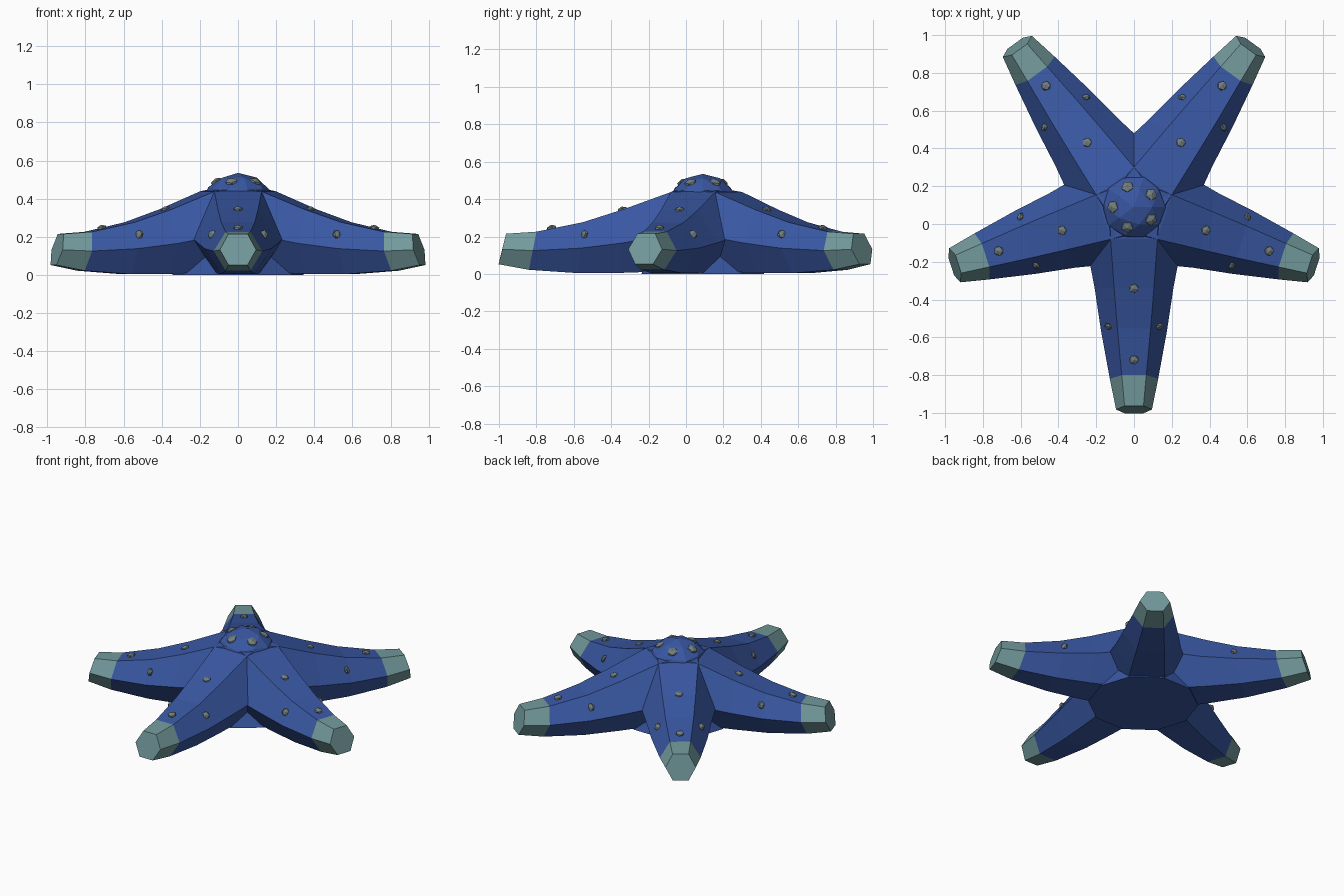
import bpy, bmesh, math
from mathutils import Vector, Matrix

if "Cube" in bpy.data.objects:
    bpy.data.objects.remove(bpy.data.objects["Cube"])

CENTRE = Vector((0, 0.09, 0))


def material(name, col):
    m = bpy.data.materials.new(name)
    m.diffuse_color = (*col, 1)
    m.use_nodes = True
    m.node_tree.nodes["Principled BSDF"].inputs["Base Color"].default_value = m.diffuse_color
    return m


BLUE = material("blue_skin", (0.04, 0.095, 0.36))
TEAL = material("teal_tip", (0.17, 0.32, 0.33))
GREY = material("grey_bump", (0.17, 0.21, 0.21))


def finish(name, bm, mats):
    bmesh.ops.recalc_face_normals(bm, faces=bm.faces)
    me = bpy.data.meshes.new(name)
    bm.to_mesh(me)
    bm.free()
    ob = bpy.data.objects.new(name, me)
    for m in mats:
        me.materials.append(m)
    bpy.context.collection.objects.link(ob)
    return ob


# Hexagonal arm stations: r, tilt, mid half width, flat half width, top z, mid z, bottom z
STATIONS = [
    (0.00, 0.00, 0.270, 0.130, 0.460, 0.230, 0.020),
    (0.17, 0.00, 0.258, 0.124, 0.438, 0.210, 0.015),
    (0.43, 0.00, 0.208, 0.105, 0.343, 0.165, 0.006),
    (0.65, 0.01, 0.175, 0.088, 0.276, 0.138, 0.004),
    (0.905, 0.02, 0.128, 0.065, 0.226, 0.125, 0.022),
    (1.067, 0.02, 0.095, 0.050, 0.215, 0.132, 0.052),
]


def sample(r):
    for a, b in zip(STATIONS, STATIONS[1:]):
        if r <= b[0]:
            t = (r - a[0]) / (b[0] - a[0])
            return [p + (q - p) * t for p, q in zip(a, b)]


def bump(name, pos, normal, radius):
    bm = bmesh.new()
    rot = normal.to_track_quat('Z', 'Y').to_matrix().to_4x4()
    mat = Matrix.Translation(pos) @ rot @ Matrix.Diagonal((1, 1, 0.6, 1))
    bmesh.ops.create_icosphere(bm, subdivisions=1, radius=radius, matrix=mat)
    finish(name, bm, [GREY])


def arm(name, angle, length):
    place = Matrix.Translation(CENTRE) @ Matrix.Rotation(math.radians(angle), 4, 'Z')
    bm = bmesh.new()
    rings = []
    for r, tilt, w, f, zt, zm, zb in STATIONS:
        r = r * length if r > 0.2 else r
        pts = [(r - tilt, f, zt), (r, w, zm), (r + tilt, f, zb),
               (r + tilt, -f, zb), (r, -w, zm), (r - tilt, -f, zt)]
        rings.append([bm.verts.new(place @ Vector(p)) for p in pts])
    for k, (a, b) in enumerate(zip(rings, rings[1:])):
        for i in range(6):
            j = (i + 1) % 6
            bm.faces.new((a[i], a[j], b[j], b[i])).material_index = int(k == 4)
    bm.faces.new(rings[-1]).material_index = 1
    bm.faces.new(rings[0])
    finish(name, bm, [BLUE, TEAL])
    # Bumps along the ridge and on both flanks
    turn = place.to_3x3()
    for n, r in enumerate((0.428, 0.805)):
        z = sample(r)[4]
        bump(f"{name}_ridge_bump_{n}", place @ Vector((r * length, 0, z)),
             turn @ Vector((0.27, 0, 1)), 0.028)
    _, _, w, f, zt, zm, _ = sample(0.63)
    for s in (-1, 1):
        pos = Vector((0.63 * length, s * (w + f) / 2, (zt + zm) / 2))
        bump(f"{name}_side_bump_{s}", place @ pos,
             turn @ Vector((0.25, s * (zt - zm), w - f)), 0.027)


for nm, ang, ln in (("front_arm", -90, 1.005), ("right_arm", -18, 0.935),
                    ("back_right_arm", 54, 0.985), ("back_left_arm", 126, 0.985),
                    ("left_arm", 198, 0.935)):
    arm(nm, ang, ln)

# Underside body
bm = bmesh.new()
bmesh.ops.create_cone(bm, cap_ends=True, segments=10, radius1=0.345, radius2=0.25, depth=0.25,
                      matrix=Matrix.Translation(CENTRE + Vector((0, 0, 0.125))) @ Matrix.Rotation(math.radians(18), 4, 'Z'))
finish("body", bm, [BLUE])

# Dome on top with its ring of bumps
bm = bmesh.new()
bmesh.ops.create_icosphere(bm, subdivisions=2, radius=1, matrix=Matrix.Translation(
    CENTRE + Vector((0, 0, 0.375))) @ Matrix.Diagonal((0.185, 0.185, 0.16, 1)))
finish("dome", bm, [BLUE])
for k in range(5):
    a = math.radians(36 + 72 * k)
    d = Vector((math.cos(a), math.sin(a), 0))
    bump(f"dome_bump_{k}", CENTRE + d * 0.11 + Vector((0, 0, 0.487)), d * 0.5 + Vector((0, 0, 1)), 0.036)
